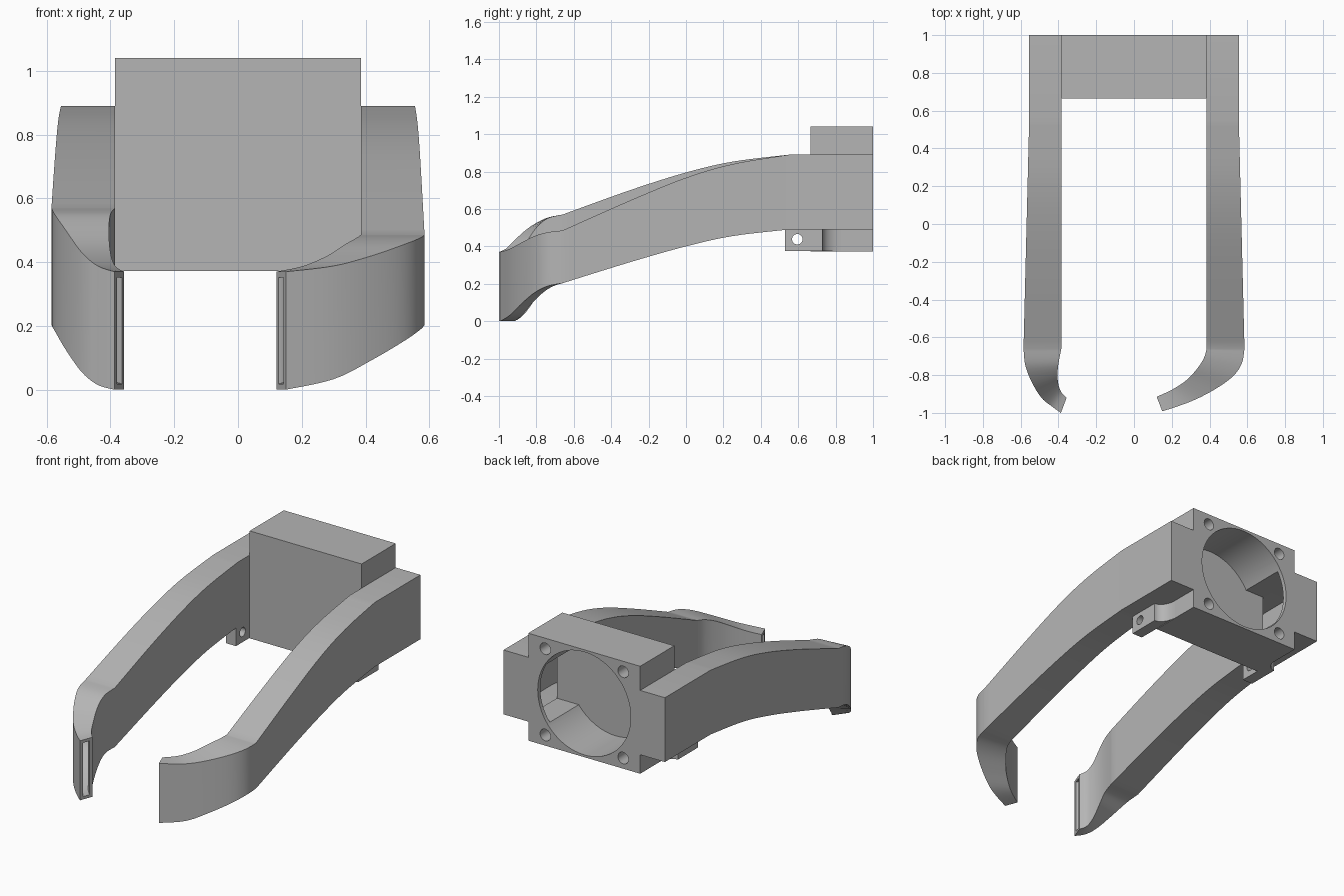
import bpy, bmesh, math
from mathutils import Vector, Matrix

if "Cube" in bpy.data.objects:
    bpy.data.objects.remove(bpy.data.objects["Cube"], do_unlink=True)

grey = bpy.data.materials.new("matte_grey")
grey.use_nodes = True
grey.diffuse_color = (0.46, 0.46, 0.46, 1)
grey.node_tree.nodes["Principled BSDF"].inputs["Base Color"].default_value = (0.46, 0.46, 0.46, 1)


def make(name, bm):
    bmesh.ops.recalc_face_normals(bm, faces=bm.faces)
    mesh = bpy.data.meshes.new(name)
    bm.to_mesh(mesh)
    bm.free()
    mesh.materials.append(grey)
    obj = bpy.data.objects.new(name, mesh)
    bpy.context.collection.objects.link(obj)
    return obj


def box(name, lo, hi):
    bm = bmesh.new()
    bmesh.ops.create_cube(bm, size=1)
    lo, hi = Vector(lo), Vector(hi)
    for v in bm.verts:
        v.co = (lo + hi) / 2 + v.co * (hi - lo)
    return make(name, bm)


def cylinder(name, centre, radius, depth, axis, sides):
    bm = bmesh.new()
    turn = Matrix.Rotation(math.pi / 2, 4, axis)
    bmesh.ops.create_cone(bm, cap_ends=True, segments=sides, radius1=radius, radius2=radius,
                          depth=depth, matrix=Matrix.Translation(centre) @ turn)
    return make(name, bm)


def cut(obj, cutters):
    for c in cutters:
        c.hide_render = True
        m = obj.modifiers.new("cut", 'BOOLEAN')
        m.operation, m.solver, m.object = 'DIFFERENCE', 'EXACT', c
    bpy.context.view_layer.update()
    deps = bpy.context.evaluated_depsgraph_get()
    baked = bpy.data.meshes.new_from_object(obj.evaluated_get(deps))
    obj.modifiers.clear()
    obj.data = baked
    bpy.ops.object.select_all(action='DESELECT')
    obj.select_set(True)
    bpy.context.view_layer.objects.active = obj
    bpy.ops.object.shade_smooth_by_angle(angle=math.radians(25))


def spline(points, steps):
    """Smooth run through stations of any number of values."""
    pts = [points[0]] + points + [points[-1]]
    out = []
    for a, b, c, d in zip(pts, pts[1:], pts[2:], pts[3:]):
        for k in range(steps):
            t = k / steps
            out.append([q + 0.5 * t * (r - p + t * (2*p - 5*q + 4*r - s + t * (3*(q - r) + s - p)))
                        for p, q, r, s in zip(a, b, c, d)])
    return out + [list(points[-1])]


def loft(name, stations):
    """Rectangular duct through (outer x, y, inner x, y, top, bottom) stations."""
    bm = bmesh.new()
    rings = [[bm.verts.new(p) for p in ((ox, oy, zb), (ix, iy, zb), (ix, iy, zt), (ox, oy, zt))]
             for ox, oy, ix, iy, zt, zb in stations]
    for a, b in zip(rings, rings[1:]):
        for i in range(4):
            j = (i + 1) % 4
            bm.faces.new((a[i], a[j], b[j], b[i]))
    bm.faces.new(rings[0])
    bm.faces.new(rings[-1])
    return make(name, bm)


def inset(s, wall=0.02):
    ox, oy, ix, iy, zt, zb = s
    f = wall / math.hypot(ox - ix, oy - iy)
    dx, dy = (ix - ox) * f, (iy - oy) * f
    return [ox + dx, oy + dy, ix - dx, iy - dy, zt - 0.018, zb + 0.018]


def arm(name, side, tops, hook):
    # Straight rear, arched middle, then the curved nozzle
    ys = (0.55, 0.25, 0, -0.3, -0.66)
    bottoms = (0.49, 0.455, 0.40, 0.315, 0.203)
    body = [(0.555 + 0.03 * (0.55 - y) / 1.21, y, 0.385, y, t, b)
            for y, t, b in zip(ys, tops, bottoms)]
    path = spline(body, 6)[:-1] + spline(hook, 5)
    rear = [0.555, 1, 0.385, 1, 0.89, 0.49]
    path = [[side * s[0], s[1], side * s[2], *s[3:]] for s in [rear] + path]
    obj = loft(name, path)
    # Hollow passage, closed at the rear and open at the tip
    inner = [inset(s) for s in path]
    inner[0][1] = inner[0][3] = 0.98
    inner.append([a + 0.4 * (a - b) for a, b in zip(inner[-1], inner[-2])])
    return obj, loft(name + "_passage", inner)


left_hook = [(0.585, -0.66, 0.385, -0.66, 0.485, 0.203), (0.57, -0.74, 0.37, -0.71, 0.475, 0.187),
             (0.52, -0.81, 0.335, -0.765, 0.455, 0.152), (0.42, -0.88, 0.28, -0.825, 0.42, 0.093),
             (0.30, -0.94, 0.205, -0.875, 0.388, 0.033), (0.15, -0.992, 0.12, -0.915, 0.37, 0)]
right_hook = [(0.585, -0.66, 0.385, -0.66, 0.57, 0.203), (0.575, -0.75, 0.40, -0.74, 0.55, 0.185),
              (0.54, -0.84, 0.405, -0.80, 0.50, 0.125), (0.49, -0.92, 0.40, -0.85, 0.43, 0.055),
              (0.44, -0.962, 0.385, -0.89, 0.388, 0.015), (0.387, -1, 0.357, -0.92, 0.37, 0)]

# Fan housing with bore, side passage and blind screw holes
housing = box("fan_housing", (-0.385, 0.665, 0.372), (0.385, 1, 1.04))
passage = box("cross_passage", (-0.532, 0.69, 0.512), (0.532, 0.975, 0.868))
bore = cylinder("fan_bore", (0, 0.89, 0.706), 0.32, 0.4, 'X', 64)
screws = [cylinder("screw_hole", (x, 0.95, 0.706 + z), 0.036, 0.3, 'X', 24)
          for x in (-0.268, 0.268) for z in (-0.268, 0.268)]
cut(housing, [passage, bore] + screws)
helpers = [passage, bore] + screws

# Two hollow air arms
for name, side, tops, hook in (
        ("left_arm", 1, (0.89, 0.84, 0.767, 0.645, 0.485), left_hook),
        ("right_arm", -1, (0.89, 0.853, 0.795, 0.70, 0.57), right_hook)):
    obj, hollow = arm(name, side, tops, hook)
    cut(obj, [hollow, passage])
    helpers.append(hollow)

# Mounting tabs under the arms, with a concave fillet to the housing
for name, side in (("left_tab", 1), ("right_tab", -1)):
    outline = [(0.385, 0.53), (0.455, 0.53), (0.455, 0.73)]
    outline += [(0.455 - 0.07 * math.sin(a), 0.83 - 0.1 * math.cos(a))
                for a in (math.pi / 2 * k / 10 for k in range(1, 11))]
    bm = bmesh.new()
    face = bm.faces.new([bm.verts.new((side * x, y, 0.375)) for x, y in outline])
    top = bmesh.ops.extrude_face_region(bm, geom=[face])["geom"]
    bmesh.ops.translate(bm, vec=(0, 0, 0.116), verts=[v for v in top if isinstance(v, bmesh.types.BMVert)])
    tab = make(name, bm)
    hole = cylinder("tab_hole", (side * 0.42, 0.595, 0.438), 0.028, 0.3, 'Y', 24)
    cut(tab, [hole])
    helpers.append(hole)

for h in helpers:
    bpy.data.objects.remove(h, do_unlink=True)
